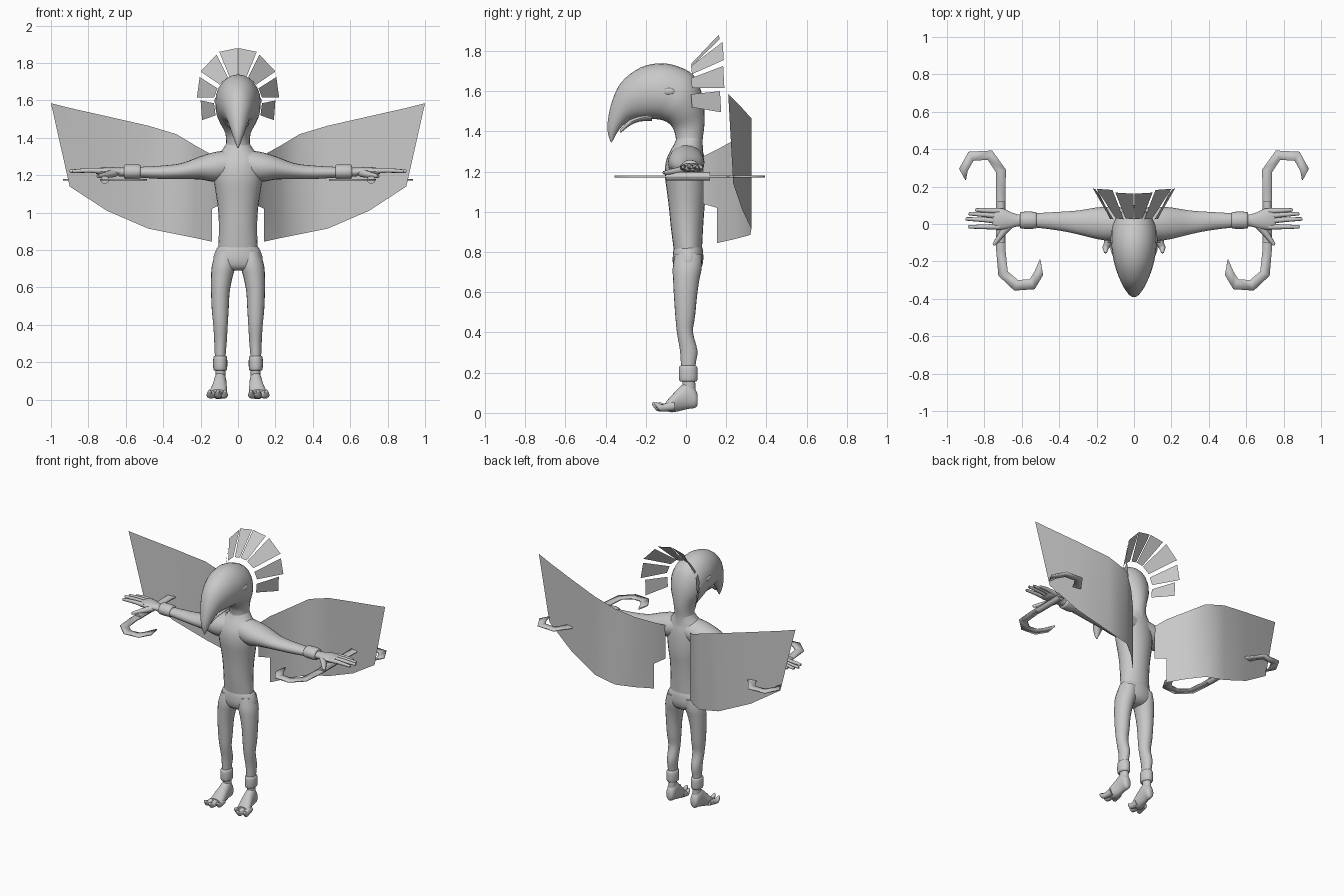
import bpy, bmesh, math
from mathutils import Vector

GREY = bpy.data.materials.new("plain_grey")
GREY.diffuse_color = (0.58, 0.58, 0.58, 1)


def make(name, verts, faces, mirror=True, angle=40, closed=True):
    """Mesh object, optionally mirrored across x."""
    bm = bmesh.new()
    vs = [bm.verts.new(v) for v in verts]
    for f in faces:
        bm.faces.new([vs[i] for i in f])
    if closed:
        bmesh.ops.recalc_face_normals(bm, faces=bm.faces)
    me = bpy.data.meshes.new(name)
    bm.to_mesh(me)
    bm.free()
    me.materials.append(GREY)
    ob = bpy.data.objects.new(name, me)
    bpy.context.collection.objects.link(ob)
    bpy.ops.object.select_all(action='DESELECT')
    ob.select_set(True)
    bpy.context.view_layer.objects.active = ob
    bpy.ops.object.shade_smooth_by_angle(angle=math.radians(angle))
    if mirror:
        m = ob.modifiers.new("mirror", 'MIRROR')
        m.use_mirror_merge = False
    return ob


def catmull(a, b, c, d, t):
    return 0.5 * (2 * b + (c - a) * t + (2 * a - 5 * b + 4 * c - d) * t * t
                  + (3 * b - a - 3 * c + d) * t ** 3)


def loft(name, rings, n=20, steps=3, **kw):
    """Skin elliptical rings given as (centre, half axis u, half axis v)."""
    fine = []
    last = len(rings) - 1
    for i in range(last):
        q = [rings[max(0, min(last, k))] for k in (i - 1, i, i + 1, i + 2)]
        for s in range(steps):
            fine.append([catmull(*[r[j] for r in q], s / steps) for j in range(3)])
    fine.append(rings[-1])
    verts, faces = [], []
    for c, u, v in fine:
        for k in range(n):
            a = 2 * math.pi * k / n
            verts.append(c + u * math.cos(a) + v * math.sin(a))
    for i in range(len(fine) - 1):
        for k in range(n):
            k2 = (k + 1) % n
            faces.append((i * n + k, i * n + k2, (i + 1) * n + k2, (i + 1) * n + k))
    faces += [tuple(range(n)), tuple(range(len(verts) - n, len(verts)))]
    return make(name, verts, faces, **kw)


def boxes(axis, rows):
    """Rings across one axis from rows (position, a0, a1, b0, b1)."""
    i, j = [k for k in range(3) if k != axis]
    out = []
    for t, a0, a1, b0, b1 in rows:
        c, u, v = Vector(), Vector(), Vector()
        c[axis], c[i], c[j] = t, (a0 + a1) / 2, (b0 + b1) / 2
        u[i], v[j] = (a1 - a0) / 2, (b1 - b0) / 2
        out.append((c, u, v))
    return out


def tube(name, pts, radii, **kw):
    """Round limb such as a finger or toe, with a rounded tip."""
    P = [Vector(p) for p in pts]
    d = (P[-1] - P[-2]).normalized()
    r = radii[-1]
    P += [P[-1] + d * r * 0.7, P[-1] + d * r]
    R = list(radii) + [r * 0.7, r * 0.1]
    rings = []
    for i, p in enumerate(P):
        t = (P[min(i + 1, len(P) - 1)] - P[max(i - 1, 0)]).normalized()
        u = t.cross(Vector((0, 0, 1))).normalized()
        rings.append((p, u * R[i], u.cross(t) * R[i]))
    return loft(name, rings, n=10, steps=2, **kw)


# Torso and shoulders
loft("torso", boxes(2, [
    (0.77, -.105, .105, -.055, .08), (0.82, -.105, .105, -.062, .08),
    (0.92, -.102, .102, -.075, .085), (1.02, -.107, .107, -.085, .092),
    (1.10, -.118, .118, -.095, .10), (1.18, -.13, .13, -.105, .10),
    (1.25, -.13, .13, -.10, .095), (1.30, -.115, .115, -.08, .085),
    (1.335, -.085, .085, -.06, .082), (1.37, -.062, .062, -.045, .08)]), n=24, mirror=False)

# Arms
loft("arm", boxes(0, [
    (.02, -.08, .085, 1.18, 1.34), (.12, -.09, .092, 1.165, 1.325),
    (.20, -.08, .088, 1.177, 1.302), (.30, -.055, .072, 1.18, 1.265),
    (.40, -.035, .065, 1.18, 1.252), (.52, -.02, .058, 1.187, 1.245),
    (.64, -.012, .05, 1.195, 1.24)]))

# Pelvis and legs
loft("pelvis", boxes(2, [
    (.825, -.10, .10, -.058, .08), (.80, -.118, .118, -.064, .085),
    (.75, -.132, .132, -.066, .085), (.71, -.115, .115, -.055, .07),
    (.69, -.06, .06, -.03, .04)]), n=24, mirror=False)
loft("leg", boxes(2, [
    (.79, .015, .118, -.055, .08), (.72, .012, .139, -.066, .078),
    (.66, .028, .144, -.064, .066), (.58, .044, .144, -.06, .055),
    (.48, .05, .14, -.053, .045), (.40, .055, .132, -.045, .035),
    (.31, .06, .127, -.03, .057), (.24, .066, .124, -.025, .048),
    (.15, .068, .12, -.018, .046), (.06, .068, .12, -.02, .05)]))


# Wrist and ankle cuffs
def cuff(name, axis, t0, t1, a0, a1, b0, b1):
    e, k = .012, .008
    inner, outer = (a0 + k, a1 - k, b0 + k, b1 - k), (a0, a1, b0, b1)
    loft(name, boxes(axis, [(t0, *inner), (t0 + e, *outer), (t1 - e, *outer), (t1, *inner)]))


cuff("wrist_cuff", 0, .52, .61, -.025, .065, 1.18, 1.258)
cuff("ankle_cuff", 2, .155, .235, .058, .132, -.035, .057)

# Hands
loft("palm", boxes(0, [
    (.60, -.005, .045, 1.198, 1.238), (.65, -.02, .06, 1.198, 1.242),
    (.70, -.03, .082, 1.198, 1.244), (.74, -.03, .082, 1.2, 1.24),
    (.76, -.02, .07, 1.208, 1.232)]))
for y0, y1, tip in ((.07, .075, .84), (.043, .055, .875), (.016, .027, .89), (-.015, -.015, .877)):
    tube("finger", [(.72, y0, 1.222), (.79, (y0 + y1) / 2, 1.226), (tip, y1, 1.222)],
         [.016, .013, .0095])
tube("thumb", [(.66, .0, 1.213), (.70, -.045, 1.203), (.745, -.105, 1.195)], [.022, .018, .01])

# Feet
loft("foot", boxes(1, [
    (.058, .08, .11, .04, .09), (.045, .066, .122, .025, .12),
    (.01, .062, .128, .02, .155), (-.03, .06, .135, .01, .13),
    (-.07, .058, .148, .003, .088), (-.10, .066, .15, .01, .055)]))
for x0, x1, y1 in ((.08, .07, -.13), (.105, .108, -.16), (.132, .152, -.147)):
    tube("toe", [(x0, -.06, .035), ((x0 + x1) / 2, (y1 - .07) / 2, .026), (x1, y1 + .02, .026),
                 (x1, y1, .044)], [.024, .02, .017, .010])


# Neck, head and curved beak: (underside y, z, crown y, z, half width)
def profile_rings(rows):
    out = []
    for ya, za, yb, zb, w in rows:
        a, b = Vector((0, ya, za)), Vector((0, yb, zb))
        out.append(((a + b) / 2, Vector((w, 0, 0)), (b - a) / 2))
    return out


loft("head", profile_rings([
    (-.055, 1.30, .085, 1.30, .075), (-.05, 1.36, .083, 1.36, .064),
    (-.062, 1.41, .092, 1.44, .068), (-.085, 1.44, .088, 1.54, .098),
    (-.115, 1.455, .065, 1.63, .117), (-.14, 1.46, .02, 1.695, .121),
    (-.17, 1.462, -.08, 1.735, .12), (-.20, 1.462, -.17, 1.735, .111),
    (-.235, 1.462, -.25, 1.705, .096), (-.28, 1.455, -.325, 1.64, .073),
    (-.318, 1.425, -.368, 1.55, .05), (-.345, 1.39, -.388, 1.46, .031),
    (-.36, 1.362, -.39, 1.40, .016), (-.369, 1.345, -.375, 1.348, .003)]), n=24, mirror=False)
loft("lower_beak", profile_rings([
    (-.17, 1.452, -.17, 1.50, .06), (-.23, 1.449, -.23, 1.48, .05),
    (-.28, 1.428, -.285, 1.455, .032), (-.325, 1.392, -.33, 1.405, .008)]), mirror=False)

# Eyes
loft("eye", boxes(0, [(.10, -.115, -.055, 1.58, 1.617), (.117, -.115, -.055, 1.58, 1.617),
                      (.125, -.10, -.07, 1.59, 1.607)]), n=12, angle=60)

# Fan crest: (root start x, z, root end x, z, tip start x, z, tip end x, z, tip y)
for k, (a, b, c, d, e, f, g, h, y) in enumerate((
        (.003, 1.735, .045, 1.725, .004, 1.88, .10, 1.86, .165),
        (.055, 1.725, .098, 1.685, .115, 1.845, .20, 1.755, .185),
        (.11, 1.665, .128, 1.615, .205, 1.725, .22, 1.615, .188),
        (.128, 1.585, .12, 1.52, .20, 1.60, .192, 1.495, .172))):
    make("crest_feather", [(a, .025, b), (c, .03, d), (g, y + .003, h), (e, y - .003, f)],
         [(0, 1, 2, 3)], closed=False)

# Wings: columns of (x, y, bottom z, top z), with a narrow root tab
cols = ((.10, .085, 1.04, 1.275), (.14, .155, 1.02, 1.31), (.14, .155, .845, 1.02),
        (.23, .245, .865, 1.36), (.33, .32, .885, 1.42), (.48, .325, .915, 1.465),
        (.70, .28, 1.01, 1.515), (.90, .235, 1.14, 1.56))
verts = [(x, y, z) for x, y, z0, z1 in cols for z in (z0, z1)] + [(1.0, .21, 1.585)]
faces = [(0, 2, 3, 1), (4, 6, 7, 3, 2)]
faces += [(2 * i, 2 * i + 2, 2 * i + 3, 2 * i + 1) for i in range(3, 7)] + [(14, 16, 15)]
make("wing", verts, faces, closed=False)

# Double hooked blades: centreline (x, y, width)
path = ((.90, .235, .004), (.912, .29, .048), (.872, .362, .055), (.77, .368, .055),
        (.712, .285, .055), (.712, .12, .05), (.712, -.14, .05), (.70, -.265, .055),
        (.63, -.328, .06), (.545, -.322, .06), (.51, -.265, .05), (.502, -.19, .004))
verts, faces = [], []
for i, (x, y, w) in enumerate(path):
    p, q = path[max(i - 1, 0)], path[min(i + 1, len(path) - 1)]
    t = Vector((q[0] - p[0], q[1] - p[1], 0)).normalized()
    s = Vector((-t.y, t.x, 0)) * w / 2
    verts += [Vector((x, y, 1.176)) + s, Vector((x, y, 1.176)) - s]
    if i:
        faces.append((2 * i - 2, 2 * i - 1, 2 * i + 1, 2 * i))
blade = make("hook_blade", verts, faces)
sol = blade.modifiers.new("thickness", 'SOLIDIFY')
sol.thickness, sol.offset = .009, 0

# Blade handles
loft("blade_handle", boxes(1, [(-.10, .69, .734, 1.155, 1.197), (.12, .69, .734, 1.155, 1.197)]), n=16)
